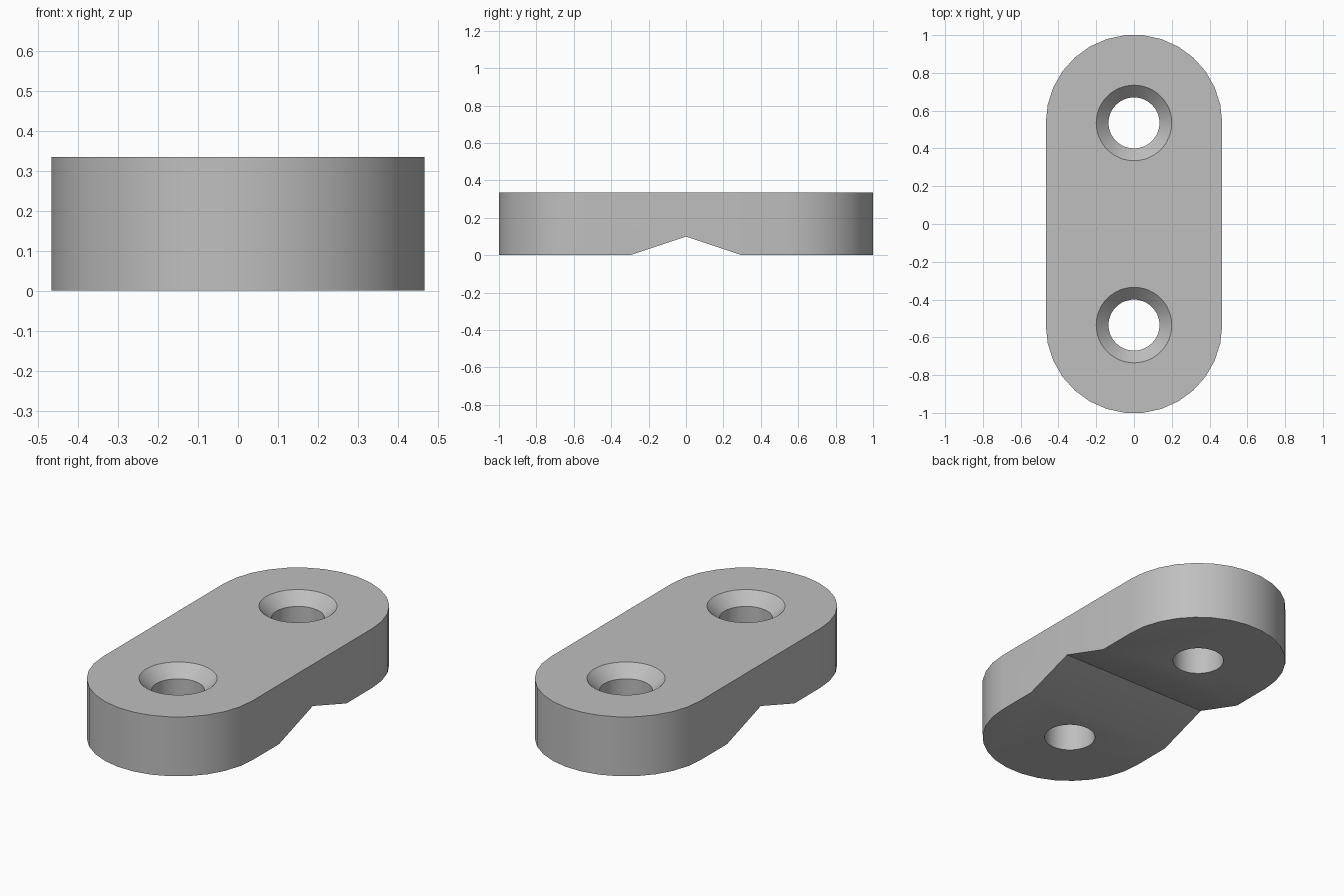
import bpy, bmesh
from math import pi, sin, cos, radians

HEIGHT, RADIUS, CENTRE = 0.335, 0.467, 0.535

old = bpy.data.objects.get("Cube")
if old:
    bpy.data.objects.remove(old, do_unlink=True)

grey = bpy.data.materials.new("plain grey")
grey.use_nodes = True
colour = (0.52, 0.52, 0.52, 1)
grey.diffuse_color = colour
grey.node_tree.nodes["Principled BSDF"].inputs["Base Color"].default_value = colour


def loft(name, rings):
    """Join matching rings of points into a closed solid."""
    bm = bmesh.new()
    loops = [[bm.verts.new(p) for p in ring] for ring in rings]
    n = len(loops[0])
    for a, b in zip(loops, loops[1:]):
        for i in range(n):
            j = (i + 1) % n
            bm.faces.new((a[i], a[j], b[j], b[i]))
    bm.faces.new(loops[0])
    bm.faces.new(loops[-1])
    bmesh.ops.recalc_face_normals(bm, faces=bm.faces)
    mesh = bpy.data.meshes.new(name)
    bm.to_mesh(mesh)
    bm.free()
    mesh.materials.append(grey)
    obj = bpy.data.objects.new(name, mesh)
    bpy.context.collection.objects.link(obj)
    return obj


def circle(r, y, z, n=48):
    return [(r * cos(2 * pi * i / n), y + r * sin(2 * pi * i / n), z) for i in range(n)]


# Slab with rounded ends
steps = 15
outline = []
for side in (1, -1):
    for i in range(steps + 1):
        a = pi * i / steps
        outline.append((side * RADIUS * cos(a), side * (CENTRE + RADIUS * sin(a))))
plate = loft("mounting_plate", [[(x, y, z) for x, y in outline] for z in (0, HEIGHT)])

# Shallow V groove across the underside, extended below the plate
groove = [(-0.6, -0.1), (-0.3, 0), (0, 0.1), (0.3, 0), (0.6, -0.1)]
cutters = [loft("groove_cutter", [[(x, y, z) for y, z in groove] for x in (-1, 1)])]

# Countersunk screw holes
hole = [(0.135, -0.1), (0.135, HEIGHT - 0.065), (0.2, HEIGHT), (0.25, HEIGHT + 0.05)]
for name, y in (("front", -CENTRE), ("back", CENTRE)):
    cutters.append(loft(name + "_hole_cutter", [circle(r, y, z) for r, z in hole]))

for cutter in cutters:
    cutter.hide_render = True
    cutter.hide_viewport = True
    cut = plate.modifiers.new(cutter.name, 'BOOLEAN')
    cut.operation, cut.solver, cut.object = 'DIFFERENCE', 'EXACT', cutter

# Bake the cuts, then smooth the rounded walls
bpy.context.view_layer.update()
graph = bpy.context.evaluated_depsgraph_get()
finished = bpy.data.meshes.new_from_object(plate.evaluated_get(graph))
plate.modifiers.clear()
plate.data = finished
for cutter in cutters:
    bpy.data.objects.remove(cutter, do_unlink=True)
bpy.ops.object.select_all(action='DESELECT')
plate.select_set(True)
bpy.context.view_layer.objects.active = plate
bpy.ops.object.shade_smooth_by_angle(angle=radians(30))
